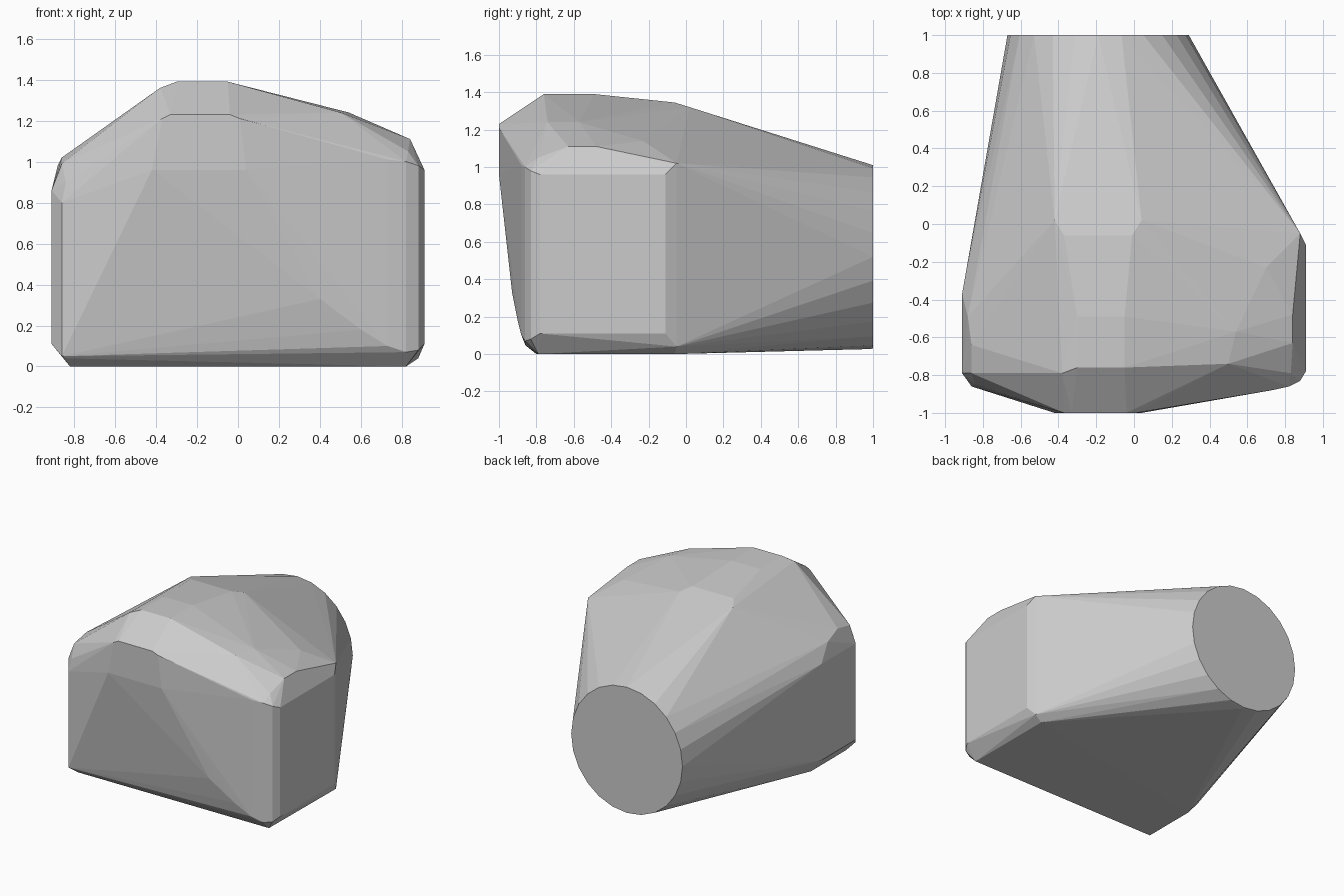
import bpy, bmesh, math

pts = []

# Upright edges of the body corners: x, y, low z, high z
for x, y, z0, z1 in [
    (0.91, -0.78, 0.11, 0.96), (0.91, -0.11, 0.11, 0.96),
    (0.88, -0.05, 0.04, 1.02), (0.88, -0.83, 0.08, 0.98),
    (0.82, -0.86, 0.07, 1.00), (0.73, -0.88, 0.10, 1.01),
    (-0.91, -0.79, 0.11, 0.86), (-0.91, -0.37, 0.11, 0.86),
    (-0.86, -0.86, 0.05, 0.80), (-0.84, -0.85, 0.04, 0.90),
]:
    pts += [(x, y, z0), (x, y, z1)]

# Flat underside
pts += [(-0.82, -0.8, 0), (0.82, -0.79, 0), (0.82, -0.06, 0), (-0.82, -0.37, 0)]

# Front plate and its curved lower edge
pts += [(-0.42, -1, 0.96), (0.04, -1, 0.96), (-0.37, -1, 1.21), (-0.33, -1, 1.23),
        (-0.04, -1, 1.23), (0.01, -1, 1.21), (0.40, -0.93, 0.33), (0.6, -0.90, 0.18)]

# Crown ridge, sloping back
pts += [(-0.3, -0.76, 1.39), (-0.05, -0.76, 1.39), (-0.3, -0.49, 1.39),
        (-0.05, -0.49, 1.39), (-0.38, -0.79, 1.36), (-0.37, -0.06, 1.345),
        (-0.01, -0.06, 1.345), (-0.42, 0.02, 1.32), (0.04, 0.02, 1.32)]

# Shoulders
pts += [(0.50, -0.74, 1.24), (0.54, -0.57, 1.24), (0.70, -0.23, 1.14),
        (0.84, -0.63, 1.11), (0.84, -0.48, 1.11), (0.83, -0.79, 1.05),
        (-0.86, -0.64, 1.02), (-0.88, -0.49, 0.98), (-0.86, -0.79, 0.99)]

# Round back end
SIDES = 24
for i in range(SIDES):
    a = 2 * math.pi * i / SIDES
    c, s = math.cos(a), math.sin(a)
    pts.append((-0.19 + 0.48 * c, 1.0, 0.52 + 0.49 * s))
    pts.append((-0.19 + 0.482 * c, 0.985, 0.52 + 0.493 * s))

# Wrap everything in one faceted shell
bm = bmesh.new()
for p in pts:
    bm.verts.new(p)
hull = bmesh.ops.convex_hull(bm, input=bm.verts)
loose = [v for v in bm.verts if not v.link_faces]
bmesh.ops.delete(bm, geom=loose, context='VERTS')
bmesh.ops.dissolve_limit(bm, angle_limit=math.radians(0.5),
                         verts=bm.verts, edges=bm.edges)
bmesh.ops.recalc_face_normals(bm, faces=bm.faces)
mesh = bpy.data.meshes.new("body_shell")
bm.to_mesh(mesh)
bm.free()
body = bpy.data.objects.new("body_shell", mesh)
bpy.context.collection.objects.link(body)
